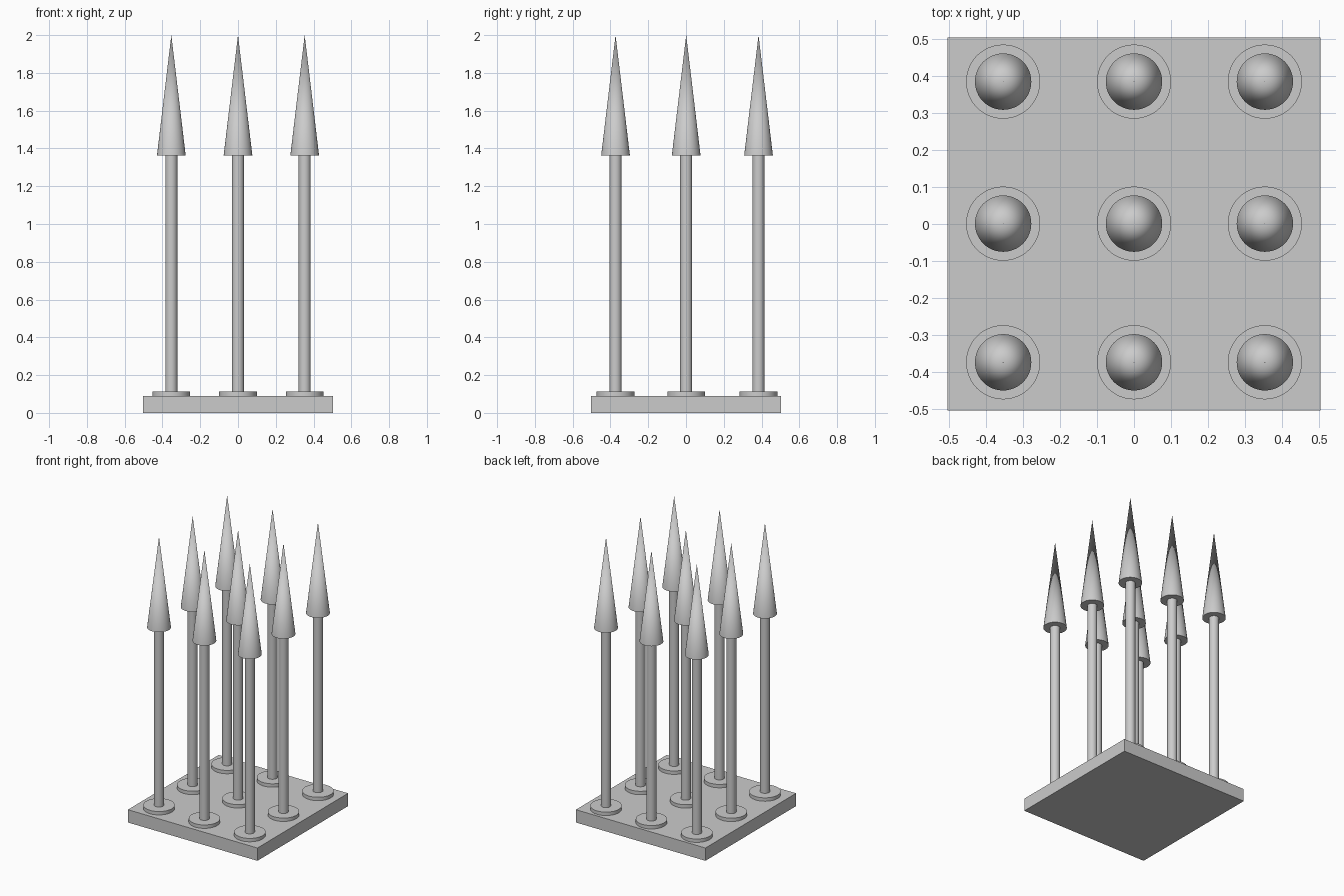
import bpy
import math

if "Cube" in bpy.data.objects:
    bpy.data.objects.remove(bpy.data.objects["Cube"])


def cone(name, x, y, r1, r2, z0, z1):
    """Upright cylinder or cone spanning z0 to z1."""
    bpy.ops.mesh.primitive_cone_add(vertices=48, radius1=r1, radius2=r2, depth=z1 - z0,
                                    location=(x, y, (z0 + z1) / 2))
    obj = bpy.context.object
    obj.name = name
    bpy.ops.object.shade_smooth_by_angle(angle=math.radians(30))


# Square base plate
bpy.ops.mesh.primitive_cube_add(size=1, location=(0, 0, 0.045))
base = bpy.context.object
base.name = "base_plate"
base.scale = (1.007, 1.007, 0.09)
bpy.ops.object.transform_apply(location=False, rotation=False, scale=True)

# Three by three grid of spikes: foot disc, rod and pointed tip
for row, y in enumerate((-0.373, 0.001, 0.384)):
    for col, x in enumerate((-0.353, 0, 0.353)):
        tag = f"_{row}_{col}"
        cone("foot_disc" + tag, x, y, 0.1, 0.1, 0.085, 0.114)
        cone("rod" + tag, x, y, 0.032, 0.032, 0.11, 1.37)
        cone("spear_tip" + tag, x, y, 0.076, 0, 1.363, 2.0)
